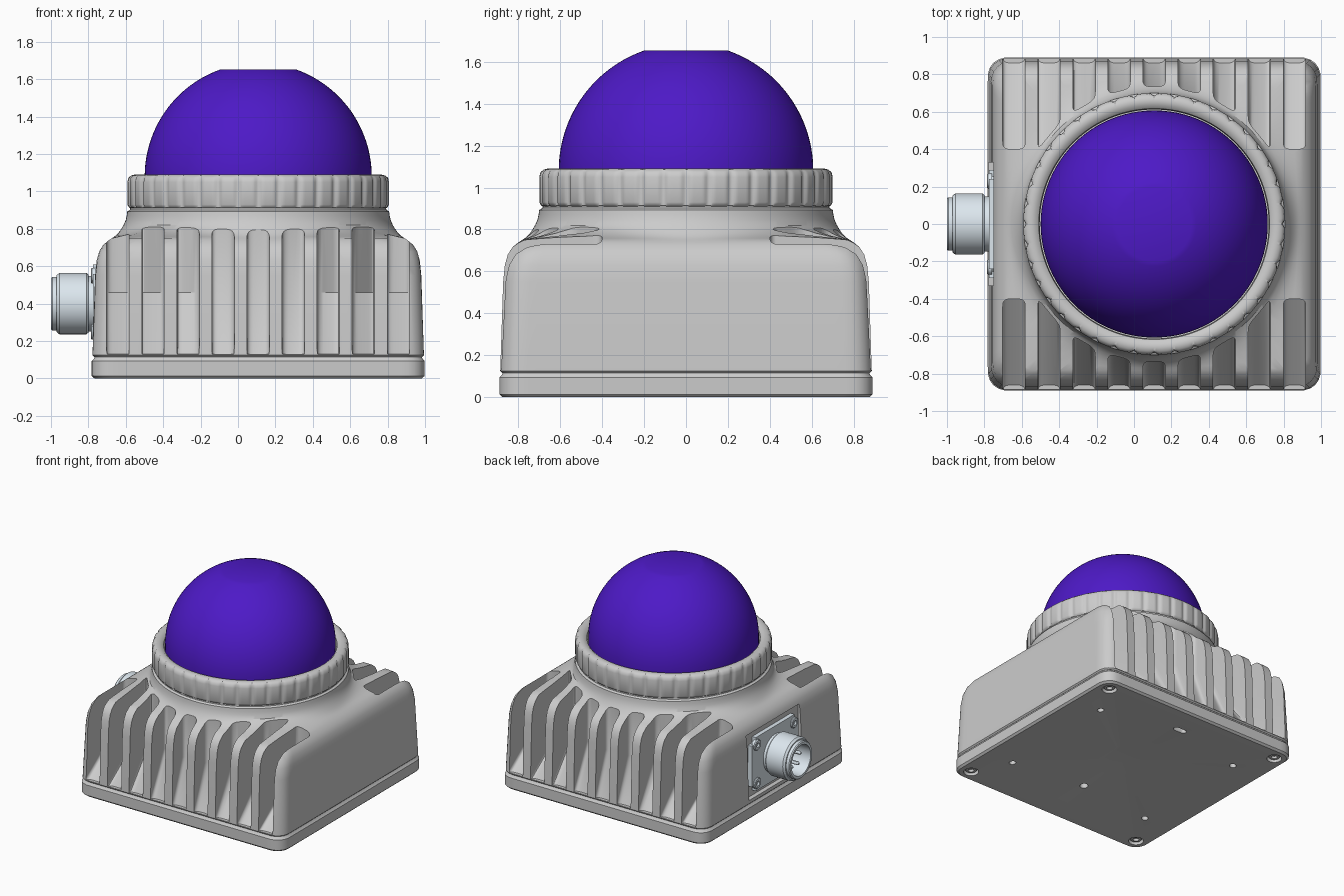
import bpy, bmesh, math
from math import pi, cos, sin, tan, sqrt

if "Cube" in bpy.data.objects:
    bpy.data.objects.remove(bpy.data.objects["Cube"])

CX = 0.108          # centre of housing in x
N = 240

def material(name, col):
    m = bpy.data.materials.new(name)
    m.diffuse_color = (*col, 1)
    m.use_nodes = True
    m.node_tree.nodes["Principled BSDF"].inputs["Base Color"].default_value = m.diffuse_color
    return m

PURPLE = material("violet_lens", (0.075, 0.01, 0.57))
STEEL = material("pale_metal", (0.72, 0.80, 0.86))

def add_loft(bm, rings, closed=False):
    vs = [[bm.verts.new(p) for p in r] for r in rings]
    n = len(vs[0])
    pairs = list(zip(vs, vs[1:])) + ([(vs[-1], vs[0])] if closed else [])
    for a, b in pairs:
        for i in range(n):
            j = (i + 1) % n
            bm.faces.new((a[i], a[j], b[j], b[i]))
    if not closed:
        bm.faces.new(vs[0])
        bm.faces.new(vs[-1])

def finish(name, bm, mat=None):
    bmesh.ops.recalc_face_normals(bm, faces=bm.faces)
    me = bpy.data.meshes.new(name)
    bm.to_mesh(me)
    bm.free()
    ob = bpy.data.objects.new(name, me)
    bpy.context.collection.objects.link(ob)
    if mat:
        me.materials.append(mat)
    return ob

def activate(ob):
    bpy.ops.object.select_all(action='DESELECT')
    ob.select_set(True)
    bpy.context.view_layer.objects.active = ob

def smooth(ob, deg=30):
    activate(ob)
    bpy.ops.object.shade_smooth_by_angle(angle=math.radians(deg))
    return ob

def cut(ob, cutter):
    mod = ob.modifiers.new("cut", 'BOOLEAN')
    mod.operation, mod.solver, mod.object = 'DIFFERENCE', 'EXACT', cutter
    activate(ob)
    bpy.ops.object.modifier_apply(modifier="cut")
    bpy.data.objects.remove(cutter)

def square_ray(t, h, r):
    """Distance from centre to a rounded square along angle t."""
    a = t % (pi / 2)
    a = min(a, pi / 2 - a)
    c = h - r
    if h * tan(a) <= c:
        return h / cos(a)
    d = c * (cos(a) + sin(a))
    return d + sqrt(max(d * d - 2 * c * c + r * r, 0))

def square_ring(z, h, r, blend=0):
    pts = []
    for i in range(N):
        t = 2 * pi * i / N
        q = square_ray(t, h, r) * (1 - blend) + h * blend
        pts.append((CX + q * cos(t), q * sin(t), z))
    return pts

def circle_z(x, y, z, r, n):
    return [(x + r * cos(2*pi*i/n), y + r * sin(2*pi*i/n), z) for i in range(n)]

def circle_x(x, y, z, r, n):
    return [(x, y + r * cos(2*pi*i/n), z + r * sin(2*pi*i/n)) for i in range(n)]

def box(bm, lo, hi):
    add_loft(bm, [[(x, lo[1], lo[2]), (x, hi[1], lo[2]), (x, hi[1], hi[2]), (x, lo[1], hi[2])]
                  for x in (lo[0], hi[0])])

# Base plate with hollowed underside
bm = bmesh.new()
add_loft(bm, [square_ring(*l) for l in (
    (.04, .15, .01), (0, .76, .05), (0, .875, .09), (.014, .89, .1),
    (.094, .89, .1), (.106, .878, .09), (.13, .87, .09))])
base = finish("base_plate", bm)
bm = bmesh.new()
corners = [(CX + sx * .785, sy * .785) for sx in (-1, 1) for sy in (-1, 1)]
holes = [(x, y, .055) for x, y in corners]
holes += [(CX + sx * .63, sy * .5, .025) for sx in (-1, 1) for sy in (-1, 1)]
holes += [(CX, -.44, .03)]
for x, y, r in holes:
    add_loft(bm, [circle_z(x, y, z, r, 24) for z in (-.05, .06)])
slot = [(x + (.03 if cos(2*pi*(i+.5)/24) > 0 else -.03), y) for i, (x, y, _) in
        enumerate(circle_z(CX, .65, 0, .025, 24))]
add_loft(bm, [[(x, y, z) for x, y in slot] for z in (-.05, .06)])
cut(base, finish("base_cutter", bm))
smooth(base)

# Base corner screws
bm = bmesh.new()
for x, y in corners:
    add_loft(bm, [circle_z(x, y, z, r, 24) for z, r in
                  ((.03, .018), (.012, .022), (.012, .038), (.022, .047), (.07, .047))])
smooth(finish("base_screws", bm))

# Housing: rounded square flowing into a round neck
bm = bmesh.new()
add_loft(bm, [square_ring(*l) for l in (
    (.115, .876, .09), (.125, .886, .1), (.55, .872, .11), (.63, .864, .12),
    (.68, .85, .13), (.715, .828, .14), (.738, .80, .15), (.75, .782, .15),
    (.758, .77, .15, .25), (.768, .758, .15, .52), (.782, .745, .15, .75),
    (.80, .732, .15, .91), (.82, .72, .15, 1), (.845, .709, .15, 1),
    (.87, .703, .15, 1), (.893, .70, .15, 1), (.902, .685, .15, 1), (.95, .68, .15, 1))])
body = finish("housing", bm)

# Cooling slots front and back, sloped floor and rounded ends
bm = bmesh.new()
W = .06
def slot_plan(xc, z, side, end=None):
    pts = [(xc + W, -1.1)]
    for k in range(13):
        a = pi * k / 12
        c, s = cos(a), max(sin(a), 0)
        x = xc + W * math.copysign(abs(c) ** .6, c)
        e = end if end else sqrt(max(.735 ** 2 - x * x, .40 ** 2))
        pts.append((x, -e - .045 * (1 - s ** .6)))
    pts.append((xc - W, -1.1))
    return [(CX + x, side * y, z) for x, y in pts]
for i in range(-4, 5):
    for side in (1, -1):
        xc = i * .1875
        add_loft(bm, [slot_plan(xc, .13, side, .86), slot_plan(xc, .46, side),
                      slot_plan(xc, .92, side)])
# recess for the connector plate
box(bm, (-1.1, -.33, .15), (-.742, .33, .65))
cut(body, finish("slot_cutter", bm))
smooth(body)

# Clamp ring with scalloped grip
def grip_ring(z, r, depth):
    pts = []
    for i in range(N * 2):
        t = pi * i / N
        q = r - depth * max(0, cos(40 * t)) ** 2
        pts.append((CX + q * cos(t), q * sin(t), z))
    return pts
bm = bmesh.new()
add_loft(bm, [grip_ring(*l) for l in (
    (.908, .63, 0), (.908, .68, 0), (.915, .692, .004), (.93, .70, .012), (1.05, .70, .012),
    (1.072, .695, .008), (1.085, .68, 0), (1.09, .66, 0), (1.086, .635, 0),
    (1.07, .617, 0), (1.03, .612, 0))], closed=True)
smooth(finish("clamp_ring", bm), 40)

# Dome lens with flat top
R, ZC = .607, 1.08
a_top = math.acos(.2 / R)
prof = [(1.0, R)] + [(ZC + R * sin(a_top*k/28), R * cos(a_top*k/28)) for k in range(29)]
bm = bmesh.new()
add_loft(bm, [circle_z(CX, 0, z, r, 96) for z, r in prof])
smooth(finish("dome_lens", bm, PURPLE), 25)

# Connector mounting plate and its screws
ZK = .4
bm = bmesh.new()
box(bm, (-.775, -.29, ZK - .21), (-.73, .29, ZK + .21))
bmesh.ops.bevel(bm, geom=[e for e in bm.edges if abs(e.verts[0].co.x - e.verts[1].co.x) > .01],
                offset=.05, segments=5, affect='EDGES')
smooth(finish("connector_plate", bm, STEEL))
bm = bmesh.new()
for y in (-.23, .23):
    for z in (ZK - .15, ZK + .15):
        add_loft(bm, [circle_x(x, y, z, r, 20) for x, r in
                      ((-.76, .042), (-.781, .042), (-.787, .036), (-.787, .018), (-.774, .016))])
smooth(finish("connector_screws", bm, STEEL))

# Round connector barrel, open at the end
bm = bmesh.new()
add_loft(bm, [circle_x(x, 0, ZK, r, 64) for x, r in (
    (-.74, .148), (-.80, .148), (-.80, .155), (-.81, .164), (-.955, .164), (-.97, .152),
    (-.97, .143), (-.993, .143), (-1.0, .137), (-1.0, .118), (-.84, .115))])
smooth(finish("connector_barrel", bm, STEEL))
bm = bmesh.new()
for k in range(5):
    a = 2 * pi * k / 5 + pi / 2
    add_loft(bm, [circle_x(x, .065 * cos(a), ZK + .065 * sin(a), r, 12)
                  for x, r in ((-.83, .014), (-.945, .014), (-.955, .008))])
smooth(finish("connector_pins", bm, STEEL))
